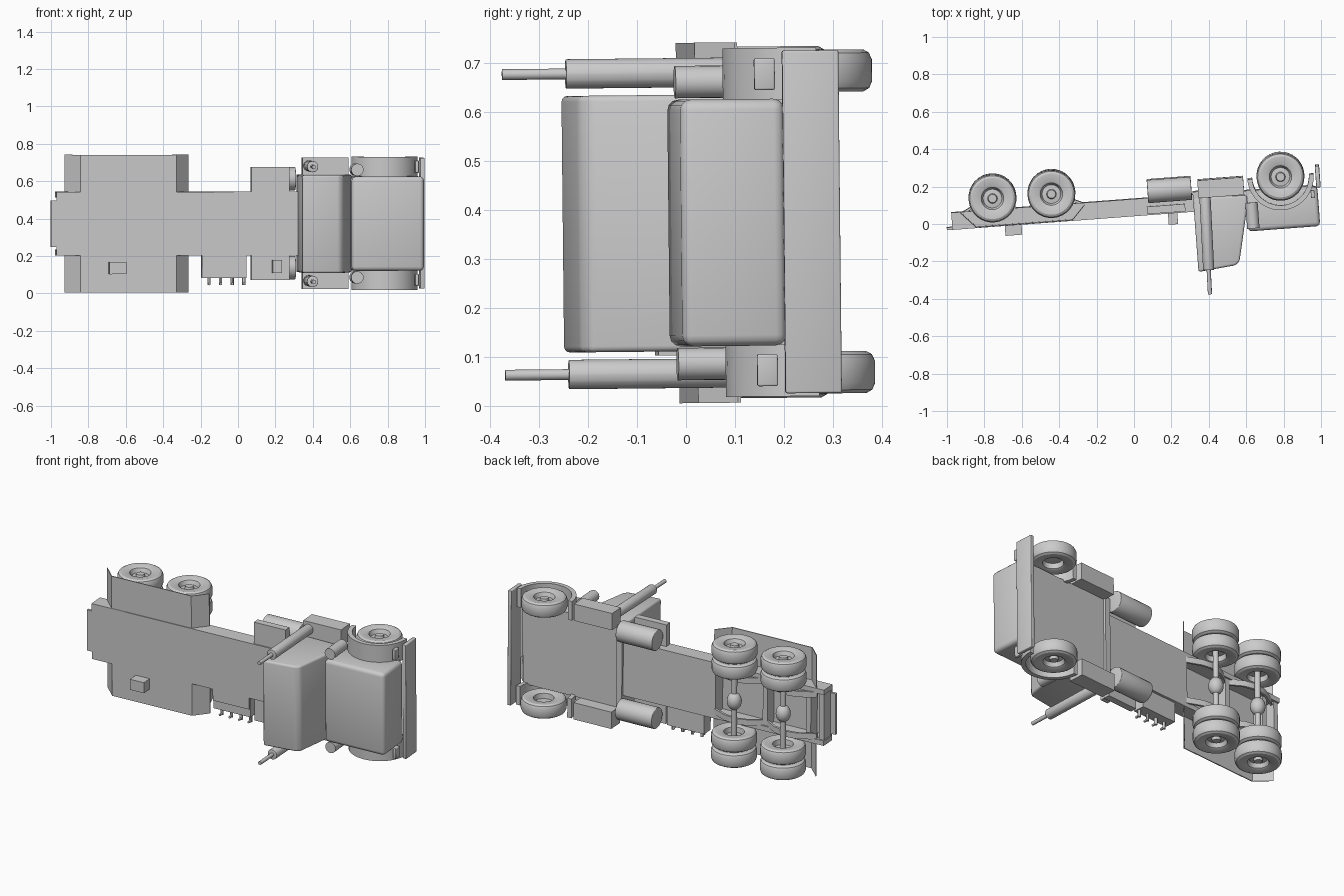
import bpy, bmesh
from math import radians, pi, cos, sin
from mathutils import Matrix, Vector

if "Cube" in bpy.data.objects:
    bpy.data.objects.remove(bpy.data.objects["Cube"])

# The truck lies on its side: x is forward, y is its underside, z is its width
POSE = (Matrix.Translation((0, 0, 0.373)) @ Matrix.Rotation(radians(0.6), 4, 'X')
        @ Matrix.Rotation(radians(4.3), 4, 'Z'))
grey = bpy.data.materials.new("plain_grey")
grey.use_nodes = True
grey.diffuse_color = (0.6, 0.6, 0.6, 1)
grey.node_tree.nodes["Principled BSDF"].inputs["Base Color"].default_value = (0.6, 0.6, 0.6, 1)
parts = []


def finish(bm, name, bevel=0):
    bmesh.ops.recalc_face_normals(bm, faces=bm.faces)
    if bevel:
        edges = [e for e in bm.edges if e.calc_face_angle(0) > radians(15)]
        bmesh.ops.bevel(bm, geom=edges, offset=bevel, segments=3, profile=0.5, affect='EDGES')
    bm.transform(POSE)
    mesh = bpy.data.meshes.new(name)
    bm.to_mesh(mesh)
    bm.free()
    mesh.materials.append(grey)
    obj = bpy.data.objects.new(name, mesh)
    bpy.context.collection.objects.link(obj)
    parts.append(obj)


def prism(name, points, w0, w1, bevel=0):
    """Extrude a side profile across the width."""
    bm = bmesh.new()
    face = bm.faces.new([bm.verts.new((u, v, w0)) for u, v in points])
    ext = bmesh.ops.extrude_face_region(bm, geom=[face])["geom"]
    bmesh.ops.translate(bm, vec=(0, 0, w1 - w0), verts=[g for g in ext if isinstance(g, bmesh.types.BMVert)])
    finish(bm, name, bevel)


def box(name, u0, u1, v0, v1, w0, w1, bevel=0):
    prism(name, [(u0, v0), (u1, v0), (u1, v1), (u0, v1)], w0, w1, bevel)


def band(name, path, thick, w0, w1):
    """A strip of constant thickness that follows a side path."""
    prism(name, path + [(u, v + thick) for u, v in reversed(path)], w0, w1)


def rod(name, start, end, radius, sides=24, bevel=0):
    a, b = Vector(start), Vector(end)
    bm = bmesh.new()
    turn = (b - a).to_track_quat('Z', 'Y').to_matrix().to_4x4()
    bmesh.ops.create_cone(bm, cap_ends=True, segments=sides, radius1=radius, radius2=radius,
                          depth=(b - a).length, matrix=Matrix.Translation((a + b) / 2) @ turn)
    finish(bm, name, bevel)


def wheel(name, u, v, w, side):
    """Lathe a tyre with a sunken rim and a raised hub."""
    profile = [(0, .03), (.022, .03), (.026, .015), (.05, .012), (.06, .036), (.068, .041),
               (.11, .043), (.122, .036), (.128, .022), (.128, -.022), (.122, -.036),
               (.11, -.043), (.068, -.041), (.058, -.036), (.054, -.005), (0, -.005)]
    bm = bmesh.new()
    verts = [bm.verts.new((r, 0, h * side)) for r, h in profile]
    edges = [bm.edges.new(pair) for pair in zip(verts, verts[1:])]
    bmesh.ops.spin(bm, geom=verts + edges, cent=(0, 0, 0), axis=(0, 0, 1), angle=2 * pi, steps=32)
    bmesh.ops.remove_doubles(bm, verts=bm.verts, dist=0.0005)
    bmesh.ops.translate(bm, vec=(u, v, w), verts=bm.verts)
    finish(bm, name)


# Chassis
TOP, LOW, AXLE = .043, .135, .196
box("front_frame", -.27, .34, TOP, LOW, -.17, .17)
box("rear_deck", -.97, -.27, TOP, TOP + .012, -.17, .17)
box("tail_plate", -1.0, -.97, TOP, TOP + .015, -.125, .125)
box("cab_floor", .325, .36, .09, .15, -.26, .26)
box("engine_floor", .34, .97, .1, LOW, -.25, .25)
for i, u in enumerate((-.965, -.88, -.6)):
    box(f"cross_member_{i}", u, u + .03, TOP, LOW - .01, -.16, .16)

# Cab and hood
prism("cab", [(.325, .12), (.325, -.279), (.525, -.258), (.548, -.238), (.613, .06), (.613, .11)],
      -.262, .262, .012)
box("hood", .605, .992, -.083, .13, -.252, .252, .022)
box("bumper", .987, 1.01, .125, .24, -.35, .35, .004)

# Rear axles with differentials
for i, u in enumerate((-.744, -.428)):
    rod(f"rear_axle_{i}", (u, AXLE, -.33), (u, AXLE, .33), .016)
    bm = bmesh.new()
    bmesh.ops.create_uvsphere(bm, u_segments=20, v_segments=12, radius=.042,
                              matrix=Matrix.Translation((u, AXLE, 0)) @ Matrix.Diagonal((1, 1, 1.25, 1)))
    finish(bm, f"differential_{i}")

# Parts on both sides
for s, side in ((1, "left"), (-1, "right")):
    box(f"{side}_rail", -.97, -.27, TOP, LOW, s * .14, s * .17)
    band(f"{side}_spring", [(-.92, .115), (-.82, .165), (-.744, .175), (-.67, .155), (-.586, .1),
                            (-.5, .155), (-.428, .175), (-.35, .16), (-.25, .115)], .014, s * .11, s * .145)
    band(f"{side}_mudguard", [(-.92, .128), (-.842, .046), (-.327, .046), (-.256, .122)], .006,
         s * .165, s * .368)
    for i, u in enumerate((-.744, -.428)):
        for place, w in (("inner", .222), ("outer", .316)):
            wheel(f"{side}_{place}_rear_wheel_{i}", u, AXLE, s * w, s)
    wheel(f"{side}_front_wheel", .8, AXLE, s * .308, s)

    # Half-ring fender over the front wheel
    arc = [pi + pi * i / 20 for i in range(21)]
    ring = [(.8 + .178 * cos(a), AXLE + .178 * sin(a)) for a in arc]
    ring += [(.8 + .152 * cos(a), AXLE + .152 * sin(a)) for a in reversed(arc)]
    prism(f"{side}_fender", ring, s * .24, s * .356)
    box(f"{side}_headlight", .955, .975, .07, .112, s * .27, s * .335, .004)

    # Tank, steps, intake and exhaust
    rod(f"{side}_fuel_tank", (.085, .17, s * .238), (.32, .17, s * .238), .062, 28, .004)
    box(f"{side}_tank_step", .075, .28, .05, .09, s * .165, s * .302)
    box(f"{side}_cab_step", .355, .6, .115, .21, s * .25, s * .352)
    rod(f"{side}_air_intake", (.635, -.068, s * .288), (.635, .07, s * .288), .033)
    rod(f"{side}_exhaust", (.39, .14, s * .307), (.38, -.272, s * .307), .03, 24, .002)
    rod(f"{side}_exhaust_tip", (.38, -.27, s * .307), (.377, -.402, s * .307), .011, 16)

# Equipment on the right side
box("deck_box", -.69, -.6, -.014, .047, -.27, -.205)
box("tank_box", .185, .235, -.02, .055, -.265, -.195)
box("valve_box", -.19, .05, .05, .12, -.29, -.165)
prism("valve_cover", [(-.19, TOP), (.045, TOP), (.045, .06), (-.19, .06)], -.24, -.165)
for i in range(4):
    u = -.15 + .062 * i
    rod(f"valve_{i}", (u, .075, -.28), (u, .075, -.33), .009, 12)
    rod(f"valve_tip_{i}", (u, .08, -.323), (u, .05, -.323), .007, 12)

# Smooth rounded parts, keep edges sharp
bpy.ops.object.select_all(action='DESELECT')
for obj in parts:
    obj.select_set(True)
bpy.context.view_layer.objects.active = parts[0]
bpy.ops.object.shade_smooth_by_angle(angle=radians(30))
